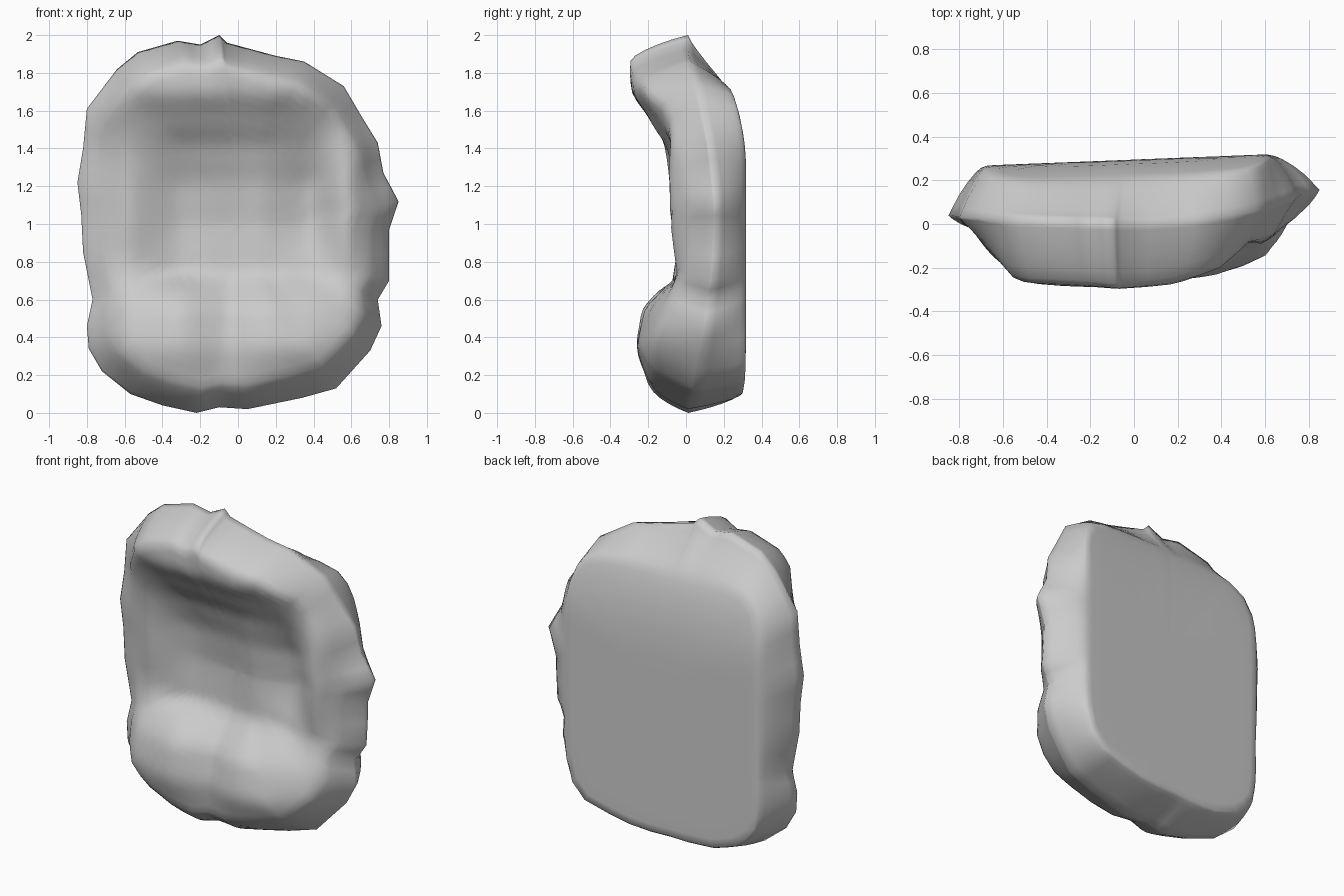
import bpy, bmesh, math

if "Cube" in bpy.data.objects:
    bpy.data.objects.remove(bpy.data.objects["Cube"])

# Front silhouette (x, z), anticlockwise from the crest
OUTLINE = [(-0.1, 2.0), (-0.2, 1.95), (-0.32, 1.97), (-0.53, 1.91), (-0.64, 1.82), (-0.8, 1.61),
           (-0.82, 1.4), (-0.85, 1.22), (-0.83, 1.05), (-0.82, 0.85), (-0.77, 0.6), (-0.8, 0.46),
           (-0.79, 0.34), (-0.72, 0.22), (-0.57, 0.1), (-0.4, 0.04), (-0.22, 0.0), (-0.1, 0.03),
           (0.05, 0.02), (0.34, 0.08), (0.52, 0.13), (0.7, 0.33), (0.76, 0.46), (0.74, 0.6),
           (0.8, 0.7), (0.8, 0.97), (0.85, 1.12), (0.77, 1.27), (0.74, 1.43), (0.66, 1.56),
           (0.56, 1.73), (0.35, 1.86), (0.2, 1.89), (-0.06, 1.96)]

# Front relief: depth y at columns XS for each height (lip, hollow, side ridge, brow)
XS = [-0.75, -0.58, -0.3, -0.04, 0.12, 0.38, 0.58, 0.75]
RELIEF = {
    0.12: [0.0, -0.13, -0.20, -0.17, -0.20, -0.14, -0.02, 0.05],
    0.35: [-0.06, -0.21, -0.27, -0.20, -0.27, -0.24, -0.18, 0.0],
    0.55: [-0.03, -0.17, -0.24, -0.16, -0.23, -0.19, -0.13, 0.0],
    0.64: [-0.02, -0.11, -0.16, -0.08, -0.14, -0.11, -0.08, 0.02],
    0.74: [-0.01, -0.05, 0.0, 0.0, -0.03, -0.02, -0.05, 0.03],
    1.00: [-0.01, -0.08, 0.02, 0.01, -0.02, 0.04, -0.09, 0.04],
    1.20: [-0.02, -0.09, 0.0, -0.02, -0.04, 0.02, -0.10, 0.04],
    1.40: [-0.03, -0.11, -0.08, -0.09, -0.10, -0.06, -0.09, 0.05],
    1.55: [-0.04, -0.16, -0.19, -0.19, -0.19, -0.14, -0.06, 0.06],
    1.70: [-0.05, -0.26, -0.29, -0.29, -0.29, -0.23, -0.04, 0.07],
    1.82: [0.0, -0.27, -0.28, -0.30, -0.28, -0.20, -0.02, 0.08],
}
ZS = sorted(RELIEF)


def locate(values, v):
    """Cell index and eased fraction of v in a sorted list."""
    v = min(max(v, values[0]), values[-1])
    i = max(k for k in range(len(values) - 1) if values[k] <= v)
    f = (v - values[i]) / (values[i + 1] - values[i])
    return i, 0.6 * f + 0.4 * f * f * (3 - 2 * f)


def front_y(x, z):
    i, fx = locate(XS, x)
    j, fz = locate(ZS, z)
    a, b = (r[i] + (r[i + 1] - r[i]) * fx for r in (RELIEF[ZS[j]], RELIEF[ZS[j + 1]]))
    return a + (b - a) * fz


def back_y(x, z):
    """Nearly flat back, leaning forward towards the top."""
    return 0.295 + 0.04 * x - 0.45 * max(0, z - 1.3) ** 2


def plateau(rx, rz):
    """Where the ray to a rim point leaves the rounded-rectangle back panel."""
    a = abs(rx) / (0.61 if rx > 0 else 0.68)
    b = abs(rz - 1) / (0.72 if rz > 1 else 0.9)
    return min(0.94, (a ** 7 + b ** 7) ** (-1 / 7))


# Twice-divided rim loop
rim = []
for k, (x, z) in enumerate(OUTLINE):
    nx, nz = OUTLINE[(k + 1) % len(OUTLINE)]
    rim += [(x, z), ((x + nx) / 2, (z + nz) / 2)]
n = len(rim)

bm = bmesh.new()


def rim_y(rx, rz):
    return (0.09 + 0.07 * rx) * math.cos(math.atan2(rz - 1, rx)) ** 2 + 0.01


def front_ring(t):
    loop = []
    s = max(0, (t - 0.86) / 0.14)
    for rx, rz in rim:
        x, z, edge = rx * t, 1 + (rz - 1) * t, rim_y(rx, rz)
        y = edge + (front_y(x, z) - edge) * (1 - s ** 1.7)
        loop.append(bm.verts.new((x, y, z)))
    return loop


def back_ring(q):
    """q: 2 = rim, 1 = panel edge, 0 = centre."""
    loop = []
    s = max(0, q - 1)
    for rx, rz in rim:
        t0 = plateau(rx, rz)
        t = t0 + (1 - t0) * s if q > 1 else t0 * q
        x, z, edge = rx * t, 1 + (rz - 1) * t, rim_y(rx, rz)
        y = edge + (back_y(x, z) - edge) * (1 - s ** 1.6)
        loop.append(bm.verts.new((x, y, z)))
    return loop


# Rings run from the front centre over the rim to the back centre
front_steps = [k / 22 for k in range(1, 20)] + [0.89, 0.92, 0.95, 0.975, 0.99, 1.0]
back_steps = [1.85, 1.7, 1.5, 1.3, 1.15, 1.0, 0.95, 0.85, 0.7, 0.5, 0.3, 0.15]
loops = [front_ring(t) for t in front_steps] + [back_ring(q) for q in back_steps]
for a, b in zip(loops, loops[1:]):
    for k in range(n):
        bm.faces.new((a[k], a[(k + 1) % n], b[(k + 1) % n], b[k]))
for loop, y in ((loops[0], front_y(0, 1)), (loops[-1], back_y(0, 1))):
    hub = bm.verts.new((0, y, 1))
    for k in range(n):
        bm.faces.new((hub, loop[k], loop[(k + 1) % n]))
bmesh.ops.recalc_face_normals(bm, faces=bm.faces)

# Soften the relief, leaving the rim silhouette untouched
rim_set = set(loops[len(front_steps) - 1])
soft = [v for v in bm.verts if v not in rim_set]
for _ in range(2):
    bmesh.ops.smooth_vert(bm, verts=soft, factor=0.3, use_axis_y=True)

mesh = bpy.data.meshes.new("hollowed_slab")
bm.to_mesh(mesh)
bm.free()
slab = bpy.data.objects.new("hollowed_slab", mesh)
bpy.context.collection.objects.link(slab)
for p in mesh.polygons:
    p.use_smooth = True
